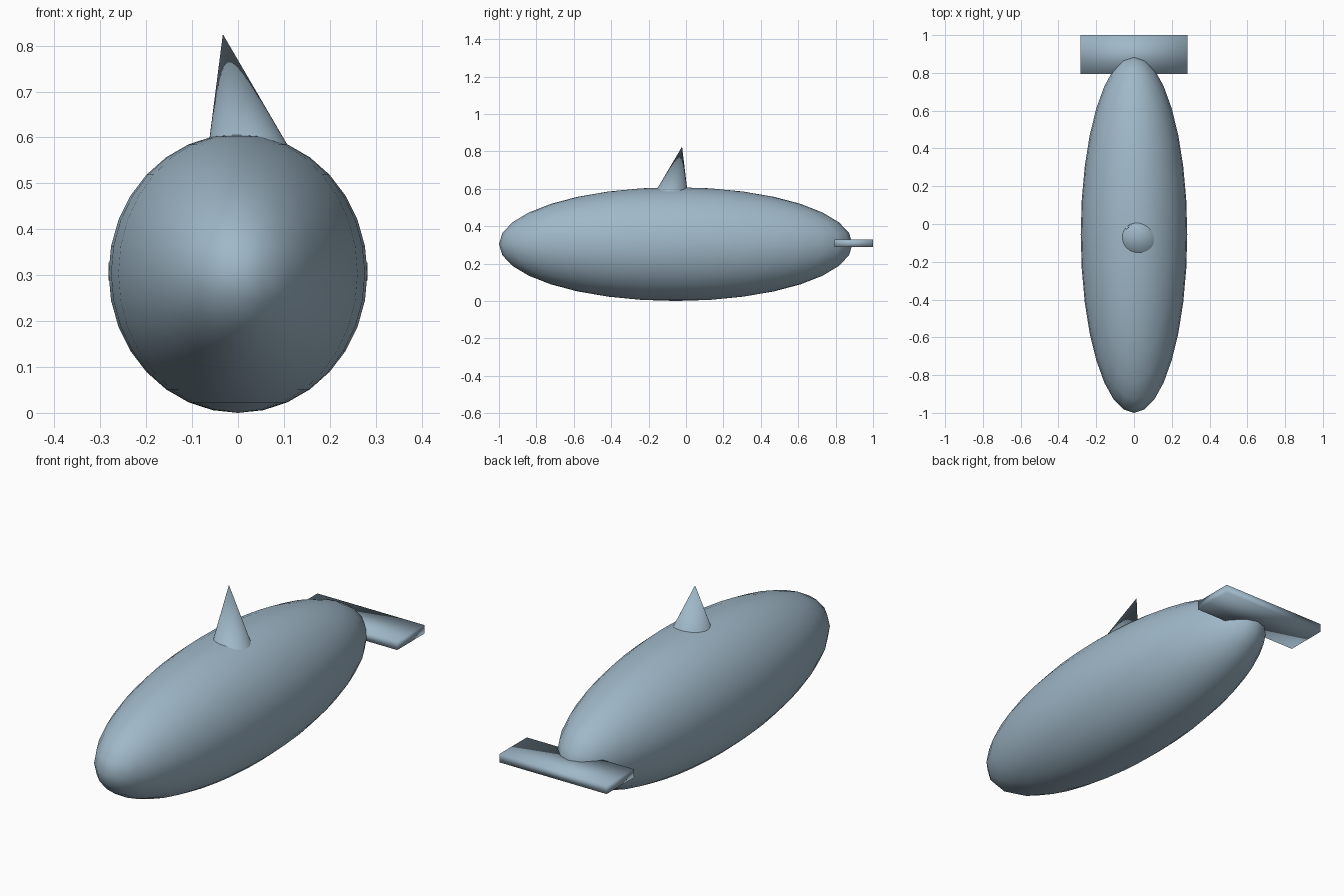
import bpy
from math import atan
from mathutils import Vector

default = bpy.data.objects.get("Cube")
if default:
    bpy.data.objects.remove(default, do_unlink=True)

# Single blue-grey skin
skin = bpy.data.materials.new("blue grey")
skin.use_nodes = True
colour = (0.35, 0.48, 0.58, 1)
skin.diffuse_color = colour
skin.node_tree.nodes["Principled BSDF"].inputs["Base Color"].default_value = colour


def finish(name, scale=(1, 1, 1)):
    """Name, size, smooth and colour the primitive just added."""
    part = bpy.context.object
    part.name = name
    part.scale = scale
    bpy.ops.object.transform_apply(location=False, rotation=False, scale=True)
    bpy.ops.object.shade_smooth()
    part.data.materials.append(skin)
    return part


# Long egg-shaped body
bpy.ops.mesh.primitive_uv_sphere_add(segments=32, ring_count=16, radius=1,
                                     location=(0, -0.055, 0.304))
finish("body", (0.282, 0.945, 0.304))

# Leaning conical fin, its base sunk into the body
apex = Vector((-0.033, -0.021, 0.825))
axis = Vector((-0.203, 0.211, 1)).normalized()
length = 0.36
bpy.ops.mesh.primitive_cone_add(vertices=32, radius1=length * 0.333, radius2=0,
                                depth=length, location=apex - axis * length / 2)
fin = finish("back_fin")
fin.rotation_euler = axis.to_track_quat("Z", "Y").to_euler()
bpy.ops.object.shade_smooth_by_angle(angle=atan(1))

# Flat tail plate, softly shaded across its edges
bpy.ops.mesh.primitive_cube_add(size=1, location=(0, 0.897, 0.308))
finish("tail", (0.564, 0.206, 0.04))
